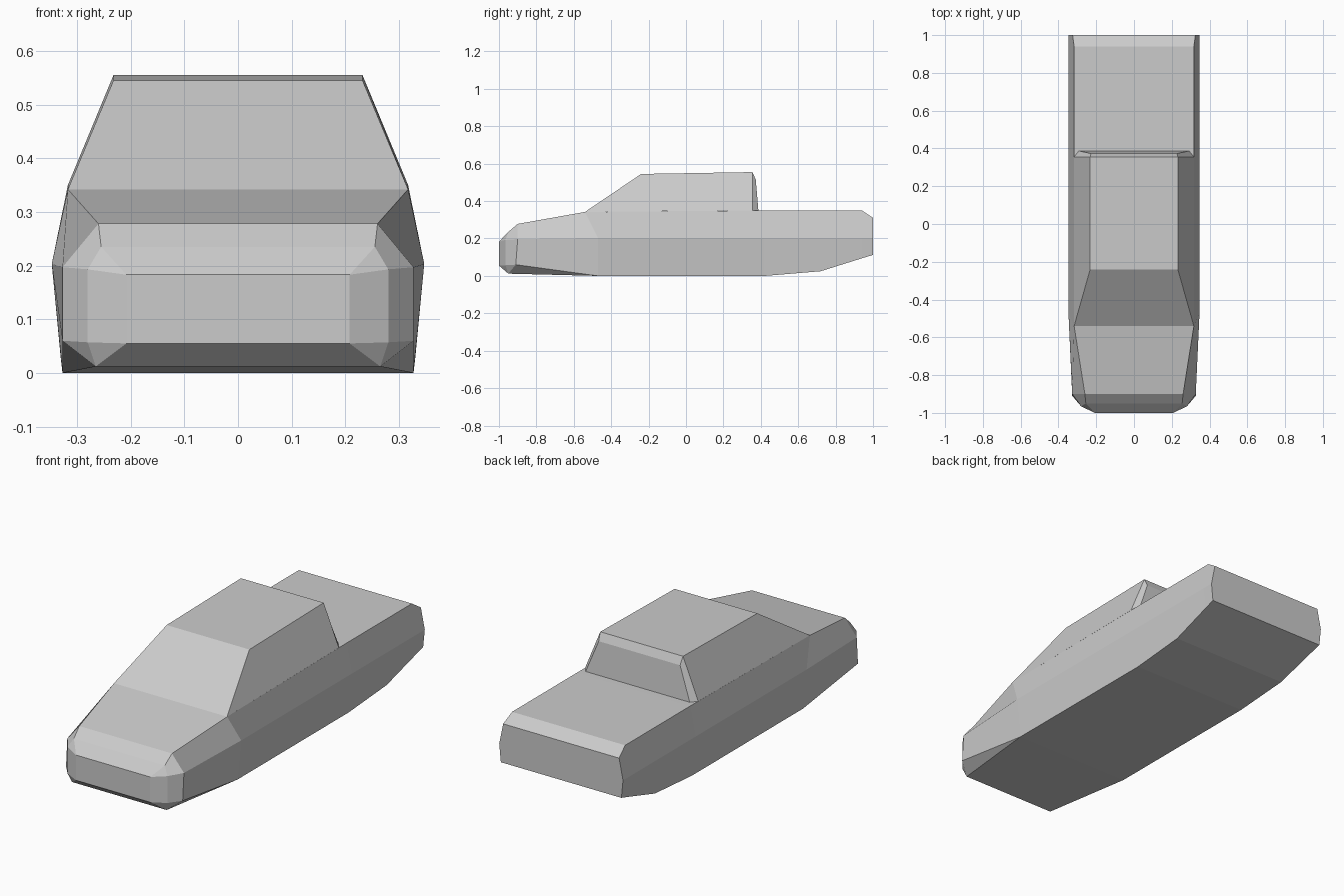
import bpy, bmesh

cube = bpy.data.objects.get("Cube")
if cube:
    bpy.data.objects.remove(cube, do_unlink=True)

# Single paint colour
paint = bpy.data.materials.new("grey_paint")
paint.use_nodes = True
grey = (0.6, 0.6, 0.6, 1)
paint.diffuse_color = grey
paint.node_tree.nodes["Principled BSDF"].inputs["Base Color"].default_value = grey


def loft(name, rings):
    """Skin mirrored half-rings (listed bottom to top on +x) and cap both ends."""
    bm = bmesh.new()
    loops = []
    for ring in rings:
        left = [bm.verts.new(p) for p in ring]
        right = [bm.verts.new((-x, y, z)) for x, y, z in reversed(ring)]
        loops.append(left + right)
    for a, b in zip(loops, loops[1:]):
        for i in range(len(a)):
            j = (i + 1) % len(a)
            bm.faces.new((a[i], a[j], b[j], b[i]))
    # End caps are strips of quads from side to side
    for loop in (loops[0], loops[-1]):
        n = len(loop)
        for i in range(n // 2 - 1):
            bm.faces.new((loop[i], loop[i + 1], loop[n - 2 - i], loop[n - 1 - i]))
    bmesh.ops.remove_doubles(bm, verts=bm.verts, dist=0.0005)
    bmesh.ops.dissolve_degenerate(bm, edges=bm.edges, dist=0.0005)
    bmesh.ops.recalc_face_normals(bm, faces=bm.faces)
    mesh = bpy.data.meshes.new(name)
    bm.to_mesh(mesh)
    bm.free()
    mesh.materials.append(paint)
    obj = bpy.data.objects.new(name, mesh)
    bpy.context.collection.objects.link(obj)
    return obj


def plain_ring(y, floor_x, floor_z, top=(0.317, 0.35), top_y=None):
    """Body section where the sill runs straight into the floor."""
    floor = (floor_x, y, floor_z)
    return [floor, floor, (0.347, y, 0.203), (top[0], top_y or y, top[1])]


# Body: tail, load bed, sides, bonnet and chamfered nose
chin = (0.265, -0.95, 0.012)
loft("body", [
    plain_ring(1.0, 0.338, 0.112, (0.325, 0.31)),
    plain_ring(0.94, 0.336, 0.094),
    plain_ring(0.72, 0.33, 0.025),
    plain_ring(0.42, 0.327, 0),
    plain_ring(-0.47, 0.327, 0, (0.317, 0.342), -0.54),
    [chin, (0.327, -0.91, 0.06), (0.327, -0.9, 0.197), (0.26, -0.9, 0.278)],
    [chin, (0.28, -0.965, 0.057), (0.28, -0.965, 0.193), (0.255, -0.95, 0.235)],
    [chin, (0.208, -1, 0.055), (0.208, -1, 0.183), (0.208, -1, 0.183)],
])

# Cab: sloped windscreen, tapered sides, bevelled rear wall
loft("cab", [
    [(0.317, -0.54, 0.342), (0.232, -0.24, 0.545)],
    [(0.317, 0.355, 0.35), (0.232, 0.355, 0.555)],
    [(0.292, 0.387, 0.35), (0.228, 0.373, 0.515)],
])
